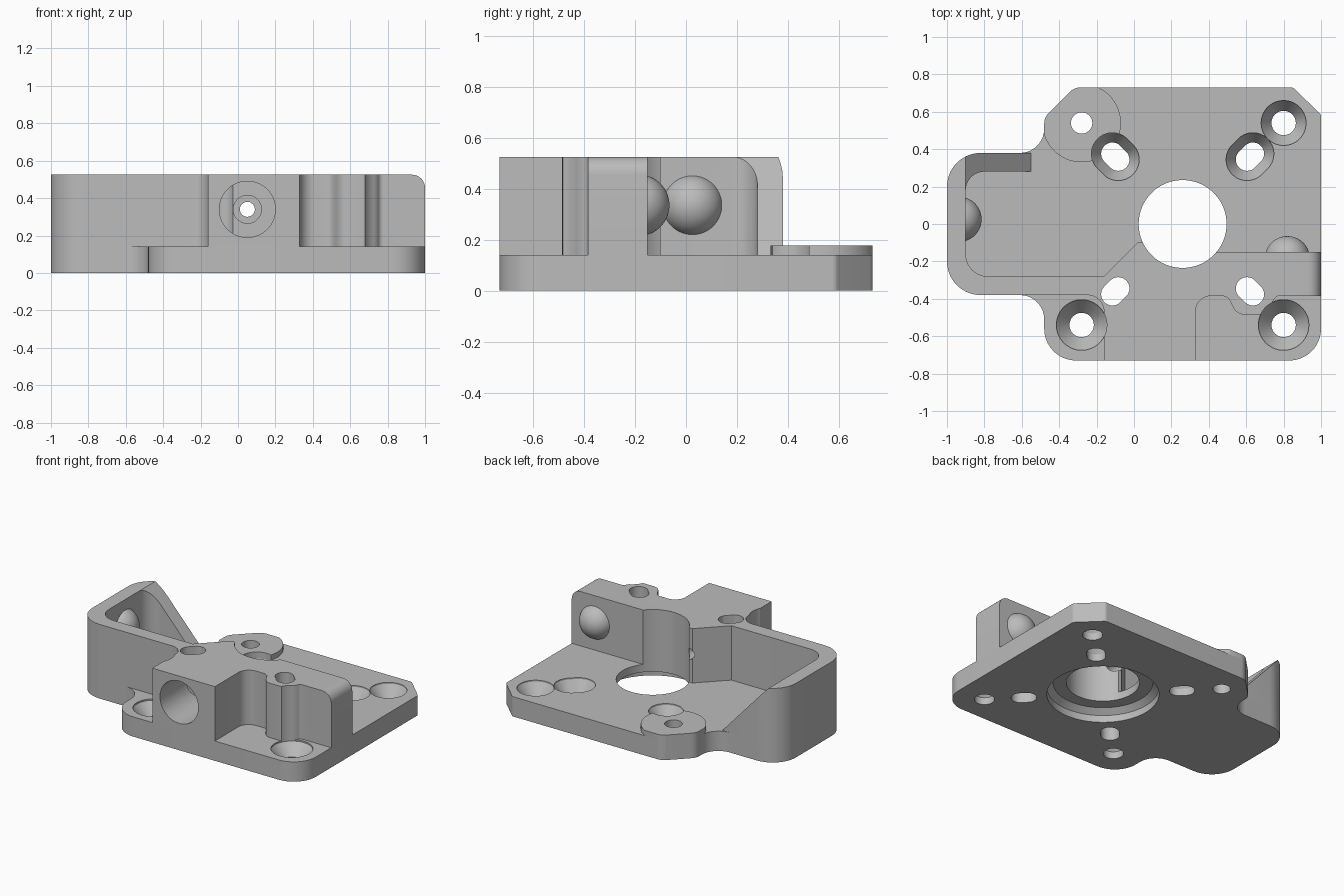
import bpy, bmesh, math
from mathutils import Vector

if "Cube" in bpy.data.objects:
    bpy.data.objects.remove(bpy.data.objects["Cube"])

PLATE, TOP = 0.14, 0.525
CX = 0.26            # motor axis
OVER = TOP + 0.1     # cutters end above everything

grey = bpy.data.materials.new("plain grey")
grey.use_nodes = True
grey.diffuse_color = (0.5, 0.5, 0.5, 1)
grey.node_tree.nodes["Principled BSDF"].inputs["Base Color"].default_value = (0.5, 0.5, 0.5, 1)


def to_object(name, bm):
    bmesh.ops.recalc_face_normals(bm, faces=bm.faces)
    mesh = bpy.data.meshes.new(name)
    bm.to_mesh(mesh)
    bm.free()
    obj = bpy.data.objects.new(name, mesh)
    bpy.context.collection.objects.link(obj)
    return obj


def rounded(corners, steps=10):
    """Outline from (x, y, radius) corners, each turned into an arc."""
    out = []
    for i, (x, y, r) in enumerate(corners):
        p = Vector((x, y))
        if r == 0:
            out.append(p)
            continue
        a = (Vector(corners[i - 1][:2]) - p).normalized()
        b = (Vector(corners[(i + 1) % len(corners)][:2]) - p).normalized()
        half = a.angle(b) / 2
        centre = p + (a + b).normalized() * (r / math.sin(half))
        start = p + a * (r / math.tan(half)) - centre
        end = p + b * (r / math.tan(half)) - centre
        sweep = math.pi - 2 * half
        for k in range(steps + 1):
            t = k / steps
            out.append(centre + (start * math.sin((1 - t) * sweep)
                                 + end * math.sin(t * sweep)) / math.sin(sweep))
    return out


def prism(name, outline, low, high, side=False):
    """Extrude an outline along z, or along y when side is set."""
    bm = bmesh.new()
    place = (lambda p, h: (p[0], h, p[1])) if side else (lambda p, h: (p[0], p[1], h))
    a, b = [[bm.verts.new(place(p, h)) for p in outline] for h in (low, high)]
    n = len(outline)
    bm.faces.new(a)
    bm.faces.new(b)
    for i in range(n):
        bm.faces.new((a[i], a[(i + 1) % n], b[(i + 1) % n], b[i]))
    return to_object(name, bm)


def lathe(name, profile, loc, rot=(0, 0, 0), slot=0, heading=0, n=48):
    """Spin (radius, height) points; slot stretches the rings along heading."""
    bm = bmesh.new()
    rings = []
    for r, z in profile:
        ring = []
        for k in range(n):
            a = heading + (k + 0.5) * math.tau / n
            s = slot if math.cos(a - heading) > 0 else -slot
            ring.append(bm.verts.new((r * math.cos(a) + s * math.cos(heading),
                                      r * math.sin(a) + s * math.sin(heading), z)))
        rings.append(ring)
    bm.faces.new(rings[0])
    bm.faces.new(rings[-1])
    for a, b in zip(rings, rings[1:]):
        for k in range(n):
            bm.faces.new((a[k], a[(k + 1) % n], b[(k + 1) % n], b[k]))
    obj = to_object(name, bm)
    obj.location, obj.rotation_euler = loc, rot
    return obj


def boolean(obj, cutters, operation="DIFFERENCE"):
    bpy.context.view_layer.objects.active = obj
    for cutter in cutters:
        mod = obj.modifiers.new("cut", "BOOLEAN")
        mod.operation, mod.solver, mod.object = operation, "EXACT", cutter
        bpy.ops.object.modifier_apply(modifier=mod.name)


# Base plate and outline
plate_outline = rounded([
    (1, -0.73, 0.17), (1, 0.585, 0.03), (0.85, 0.73, 0.03), (-0.32, 0.73, 0.08),
    (-0.48, 0.57, 0.08), (-0.48, 0.38, 0.13), (-1, 0.38, 0.18), (-1, -0.38, 0.18),
    (-0.48, -0.38, 0.13), (-0.48, -0.73, 0.17)])
base_plate = prism("base_plate", plate_outline, 0, PLATE)

# Raised housing: side wall, bore block and idler wall in one outline
housing = prism("housing", rounded([
    (-0.55, 0.38, 0), (-1, 0.38, 0.18), (-1, -0.38, 0.18), (-0.16, -0.38, 0.09),
    (-0.16, -0.73, 0), (0.33, -0.73, 0), (0.33, -0.385, 0.08), (0.5, -0.385, 0.05),
    (0.55, -0.485, 0.07), (0.70, -0.485, 0.07), (0.76, -0.385, 0.03), (1, -0.385, 0),
    (1, -0.15, 0), (CX, -0.15, 0), (CX, -0.1, 0), (0.02, -0.1, 0),
    (-0.16, -0.28, 0), (-0.9, -0.28, 0.12), (-0.9, 0.28, 0.1), (-0.55, 0.28, 0)]), PLATE, TOP)
bm = bmesh.new()
bm.from_mesh(housing.data)
end_edge = [e for e in bm.edges if all(v.co.x > 0.99 and v.co.z > TOP - 0.01 for v in e.verts)]
bmesh.ops.bevel(bm, geom=end_edge, offset=0.07, segments=8, profile=0.5, affect="EDGES")
bm.to_mesh(housing.data)
bm.free()

# Low round pad at the back corner, trimmed to the plate
corner_pad = lathe("corner_pad", [(0.21, PLATE), (0.21, 0.177)], (-0.28, 0.54, 0))
trim = prism("pad_trim", plate_outline, -0.1, OVER)
boolean(corner_pad, [trim], "INTERSECT")

# Cutters: motor opening with stepped recess below
cutters = [lathe("motor_opening", [(0.36, -0.1), (0.36, 0.05), (0.32, 0.085), (0.235, 0.085),
                                   (0.235, OVER)], (CX, 0, 0), n=72)]


def screw_hole(x, y, r, sink=0, slot=0):
    profile = [(r, -0.1), (r, OVER)]
    if sink:
        profile[1:] = [(r, 0.05), (sink, PLATE - 0.01), (sink, OVER)]
    cutters.append(lathe("screw_hole", profile, (x, y, 0), slot=slot,
                         heading=math.atan2(y, x - CX)))


# Corner screws and slotted motor screws
screw_hole(-0.28, 0.54, 0.057)
screw_hole(0.8, 0.54, 0.065, 0.12)
for x in (-0.28, 0.8):
    screw_hole(x, -0.54, 0.065, 0.135)
for x in (CX - 0.36, CX + 0.36):
    screw_hole(x, 0.36, 0.06, 0.112, 0.022)
    screw_hole(x, -0.36, 0.06, 0, 0.022)

# Filament bore from the front, and the sloped end of the back wall
ALONG_Y = (-math.pi / 2, 0, 0)
bore = lathe("bore", [(0.15, -0.05), (0.15, 0.4), (0.075, 0.4), (0.075, 0.45), (0.04, 0.45),
                      (0.04, 0.73)], (0.05, -0.73, 0.34), ALONG_Y)
slope = prism("wall_slope", [(-0.92, 0.547), (-0.54, 0.129), (-0.4, 0.129), (-0.4, 0.547)],
              0.15, 0.5, side=True)

boolean(base_plate, cutters)
boolean(corner_pad, cutters)
boolean(housing, cutters + [bore, slope])
for cutter in cutters + [bore, slope, trim]:
    bpy.data.objects.remove(cutter)

# Domed spring seats on the two walls
R, SUNK = 0.12, 0.035
low = math.asin(SUNK / R)
dome = [(R * math.cos(a) + 0.0005, R * math.sin(a) - SUNK)
        for a in (low + (math.pi / 2 - low) * k / 12 for k in range(13))]
side_dome = lathe("side_wall_dome", dome, (-0.9, 0.025, 0.335), (0, math.pi / 2, 0))
idler_dome = lathe("idler_wall_dome", dome, (0.82, -0.15, 0.335), ALONG_Y)

# Finish
bpy.ops.object.select_all(action="DESELECT")
for part in (base_plate, housing, corner_pad, side_dome, idler_dome):
    part.data.materials.clear()
    part.data.materials.append(grey)
    part.select_set(True)
    bpy.context.view_layer.objects.active = part
bpy.ops.object.shade_smooth_by_angle(angle=math.radians(30))
